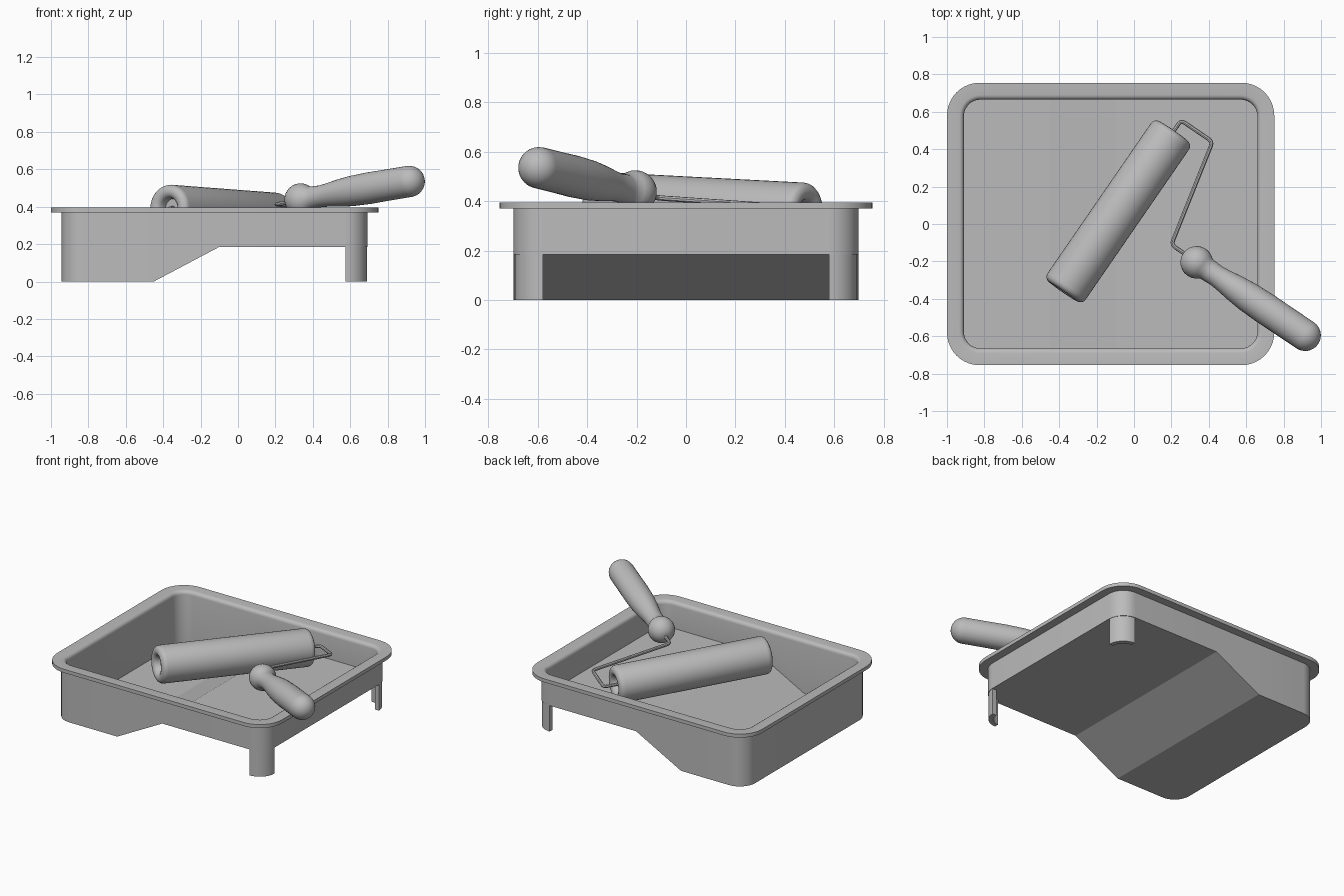
import bpy, bmesh, math
from mathutils import Vector

cube = bpy.data.objects.get("Cube")
if cube:
    bpy.data.objects.remove(cube, do_unlink=True)

grey = bpy.data.materials.new("plain grey")
grey.use_nodes = True
GREY = (0.5, 0.5, 0.5, 1)
grey.diffuse_color = GREY
grey.node_tree.nodes["Principled BSDF"].inputs["Base Color"].default_value = GREY


def finish(ob, angle=35):
    ob.data.materials.append(grey)
    bpy.ops.object.select_all(action='DESELECT')
    ob.select_set(True)
    bpy.context.view_layer.objects.active = ob
    bpy.ops.object.shade_smooth_by_angle(angle=math.radians(angle))


def make_mesh(name, bm, angle=35):
    bmesh.ops.recalc_face_normals(bm, faces=bm.faces)
    me = bpy.data.meshes.new(name)
    bm.to_mesh(me)
    bm.free()
    ob = bpy.data.objects.new(name, me)
    bpy.context.collection.objects.link(ob)
    finish(ob, angle)


def bridge(bm, a, b):
    n = len(a)
    for i in range(n):
        j = (i + 1) % n
        bm.faces.new((a[i], a[j], b[j], b[i]))


# Tray: rounded rectangles bridged from the underside, over the rim, to the floor
FOLDS = (-0.45, -0.1)
STEP = 0.185
CORNER = 10


def floor_height(x):
    t = (x - FOLDS[0]) / (FOLDS[1] - FOLDS[0])
    return STEP * min(1, max(0, t))


def half_outline(inset, r):
    x0, x1, y1 = -1 + inset, 0.75 - inset, 0.755 - inset
    angles = [math.pi / 2 * i / CORNER for i in range(CORNER + 1)]
    left = [(x0 + r - r * math.cos(a), y1 - r + r * math.sin(a)) for a in angles]
    right = [(x1 - r + r * math.sin(a), y1 - r + r * math.cos(a)) for a in angles]
    return left + [(x, y1) for x in FOLDS] + right


def ring(bm, inset, r, height):
    half = half_outline(inset, r)
    full = half + [(x, -y) for x, y in reversed(half)]
    return [bm.verts.new((x, y, height(x))) for x, y in full]


def fill_floor(bm, loop):
    n = len(loop)
    for i in range(n // 2 - 1):
        bm.faces.new((loop[i], loop[i + 1], loop[n - 2 - i], loop[n - 1 - i]))


def level(z):
    return lambda x: z


bm = bmesh.new()
loops = [ring(bm, 0.057, 0.12, floor_height),
         ring(bm, 0.057, 0.12, level(0.37)),
         ring(bm, 0, 0.175, level(0.37)),
         ring(bm, 0, 0.175, level(0.395))]
FILLET = 0.025
for i in range(5):
    a = math.pi / 2 * i / 4
    loops.append(ring(bm, 0.065 + FILLET * math.sin(a), 0.115 - FILLET * math.sin(a),
                      level(0.395 - FILLET + FILLET * math.cos(a))))
loops.append(ring(bm, 0.09, 0.09, lambda x: floor_height(x) + 0.025))
for a, b in zip(loops, loops[1:]):
    bridge(bm, a, b)
fill_floor(bm, loops[0])
fill_floor(bm, loops[-1])
make_mesh("paint_tray", bm, 25)

# Legs: quarter-round shells under the two shallow corners
for name, side in (("front_leg", -1), ("back_leg", 1)):
    bm = bmesh.new()
    arc = [math.pi / 2 * i / CORNER for i in range(CORNER + 1)]
    section = [(r, a) for r, run in ((0.115, arc), (0.085, arc[::-1])) for a in run]
    verts = [bm.verts.new((0.575 + r * math.cos(a), side * (0.578 + r * math.sin(a)), 0))
             for r, a in section]
    n = len(verts)
    for i in range(n // 2 - 1):
        bm.faces.new((verts[i], verts[i + 1], verts[n - 2 - i], verts[n - 1 - i]))
    out = bmesh.ops.extrude_face_region(bm, geom=bm.faces[:])
    tops = [g for g in out["geom"] if isinstance(g, bmesh.types.BMVert)]
    bmesh.ops.translate(bm, verts=tops, vec=(0, 0, STEP + 0.005))
    make_mesh(name, bm)


def lathe(name, start, end, profile, segments=32):
    """Revolve (distance, radius) pairs about the line from start to end."""
    start, axis = Vector(start), (Vector(end) - Vector(start)).normalized()
    side = axis.cross(Vector((0, 0, 1))).normalized()
    up = side.cross(axis)
    bm = bmesh.new()
    rings = []
    for d, r in profile:
        turn = [math.tau * i / segments for i in range(segments)]
        rings.append([bm.verts.new(start + axis * d + r * (side * math.cos(a) + up * math.sin(a)))
                      for a in turn])
    for a, b in zip(rings, rings[1:]):
        bridge(bm, a, b)
    bm.faces.new(rings[0])
    bm.faces.new(rings[-1])
    make_mesh(name, bm)


# Roller sleeve with rounded, hollowed ends
NEAR, FAR = Vector((-0.38, -0.362, 0.395)), Vector((0.212, 0.497, 0.35))
length = (FAR - NEAR).length
cap = [(0.06, 0.05), (0.02, 0.055), (0.005, 0.068), (0, 0.085), (0.002, 0.1),
       (0.01, 0.114), (0.02, 0.121), (0.035, 0.124)]
lathe("roller_sleeve", NEAR, FAR, cap + [(length - d, r) for d, r in reversed(cap)], 40)

# Wire frame with softened bends
direction = (FAR - NEAR).normalized()
path = [NEAR + direction * 0.03, FAR + direction * 0.07, Vector((0.42, 0.44, 0.375)),
        Vector((0.2, -0.11, 0.413)), Vector((0.33, -0.2, 0.43))]
points = [path[0]]
for prev, here, nxt in zip(path, path[1:], path[2:]):
    a = here + (prev - here).normalized() * 0.025
    b = here + (nxt - here).normalized() * 0.025
    for i in range(5):
        t = i / 4
        points.append(a * (1 - t) ** 2 + here * 2 * t * (1 - t) + b * t * t)
points.append(path[-1])
curve = bpy.data.curves.new("wire_frame", 'CURVE')
curve.dimensions = '3D'
curve.bevel_depth = 0.011
curve.bevel_resolution = 2
curve.use_fill_caps = True
spline = curve.splines.new('POLY')
spline.points.add(len(points) - 1)
for p, co in zip(spline.points, points):
    p.co = (*co, 1)
wire = bpy.data.objects.new("wire_frame", curve)
bpy.context.collection.objects.link(wire)
bpy.context.view_layer.objects.active = wire
wire.select_set(True)
bpy.ops.object.convert(target='MESH')
finish(bpy.context.view_layer.objects.active)

# Handle: bulb, narrow neck, long grip and round end
BULB, TIP = Vector((0.335, -0.205, 0.438)), Vector((0.915, -0.595, 0.535))
grip = (TIP - BULB).length
R_BULB, R_END = 0.087, 0.084
profile = []
for i in range(1, 10):
    a = math.radians(15 * i)
    profile.append((-R_BULB * math.cos(a), R_BULB * math.sin(a)))
profile += [(0.09, 0.06), (0.13, 0.058), (0.18, 0.063), (0.25, 0.073),
            (0.33, 0.081), (0.45, 0.085), (0.55, 0.084)]
for i in range(9):
    a = math.radians(10.5 * i)
    profile.append((grip + R_END * math.sin(a), R_END * math.cos(a)))
lathe("handle", BULB, TIP, profile)
